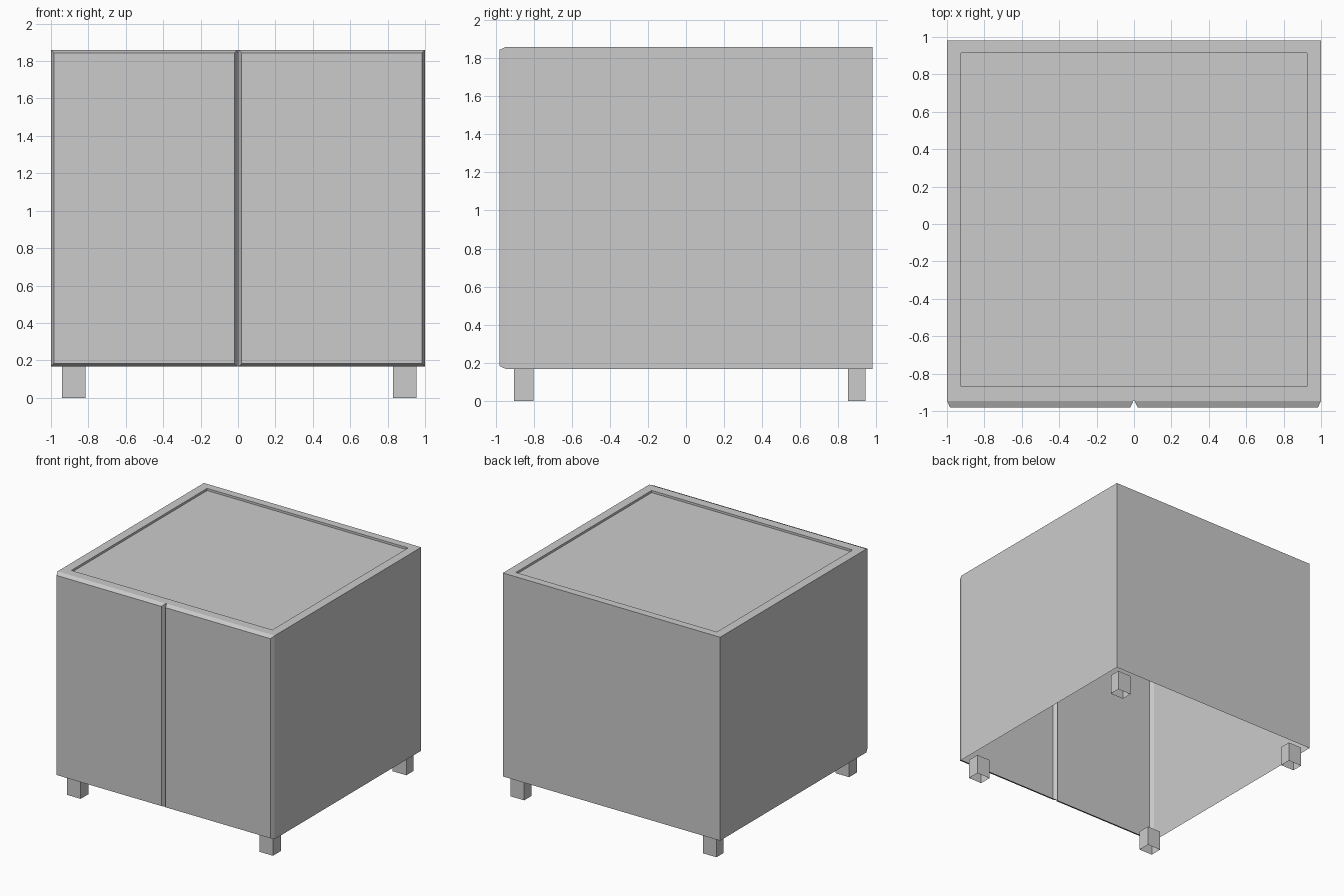
import bpy, bmesh

if "Cube" in bpy.data.objects:
    bpy.data.objects.remove(bpy.data.objects["Cube"])

Z0, Z1 = 0.167, 1.86       # body bottom and top
YF, YB = -0.945, 0.98      # door seam and back


def make(name, loops, cap_last=True):
    """Skin a series of four-point loops, optionally closing the last one."""
    bm = bmesh.new()
    rings = [[bm.verts.new(p) for p in loop] for loop in loops]
    for a, b in zip(rings, rings[1:]):
        for i in range(4):
            j = (i + 1) % 4
            bm.faces.new((a[i], a[j], b[j], b[i]))
    if cap_last:
        bm.faces.new(rings[-1])
    mesh = bpy.data.meshes.new(name)
    bm.to_mesh(mesh)
    bm.free()
    ob = bpy.data.objects.new(name, mesh)
    bpy.context.collection.objects.link(ob)
    return ob


def rect_xy(x0, x1, y0, y1, z):
    return [(x0, y0, z), (x1, y0, z), (x1, y1, z), (x0, y1, z)]


def rect_xz(x0, x1, z0, z1, y):
    return [(x0, y, z0), (x1, y, z0), (x1, y, z1), (x0, y, z1)]


# Cabinet shell, open below and at the front, with a recessed top panel
body = make("cabinet_body", [
    rect_xy(-1, 1, YF, YB, Z0),
    rect_xy(-1, 1, YF, YB, Z1),
    rect_xy(-0.925, 0.925, -0.87, 0.915, Z1),
    rect_xy(-0.925, 0.925, -0.87, 0.915, Z1 - 0.018),
])
bm = bmesh.new()
bm.from_mesh(body.data)
front = [f for f in bm.faces
         if all(abs(v.co.y - YF) < 1e-4 for v in f.verts)]
bmesh.ops.delete(bm, geom=front, context='FACES')
bm.to_mesh(body.data)
bm.free()

# Two chamfered door skins
for side, x0, x1 in (("left", -1, -0.003), ("right", 0.003, 1)):
    make(side + "_door", [
        rect_xz(x0, x1, Z0, Z1, YF),
        rect_xz(x0 + 0.016, x1 - 0.016, Z0 + 0.016, Z1 - 0.016, -0.98),
    ])

# Four hollow square legs, open at the floor
for row, y0, y1 in (("front", -0.903, -0.80), ("back", 0.85, 0.944)):
    for side, x0, x1 in (("left", -0.942, -0.816), ("right", 0.829, 0.954)):
        make(f"{row}_{side}_leg", [rect_xy(x0, x1, y0, y1, 0),
                                   rect_xy(x0, x1, y0, y1, Z0)])
